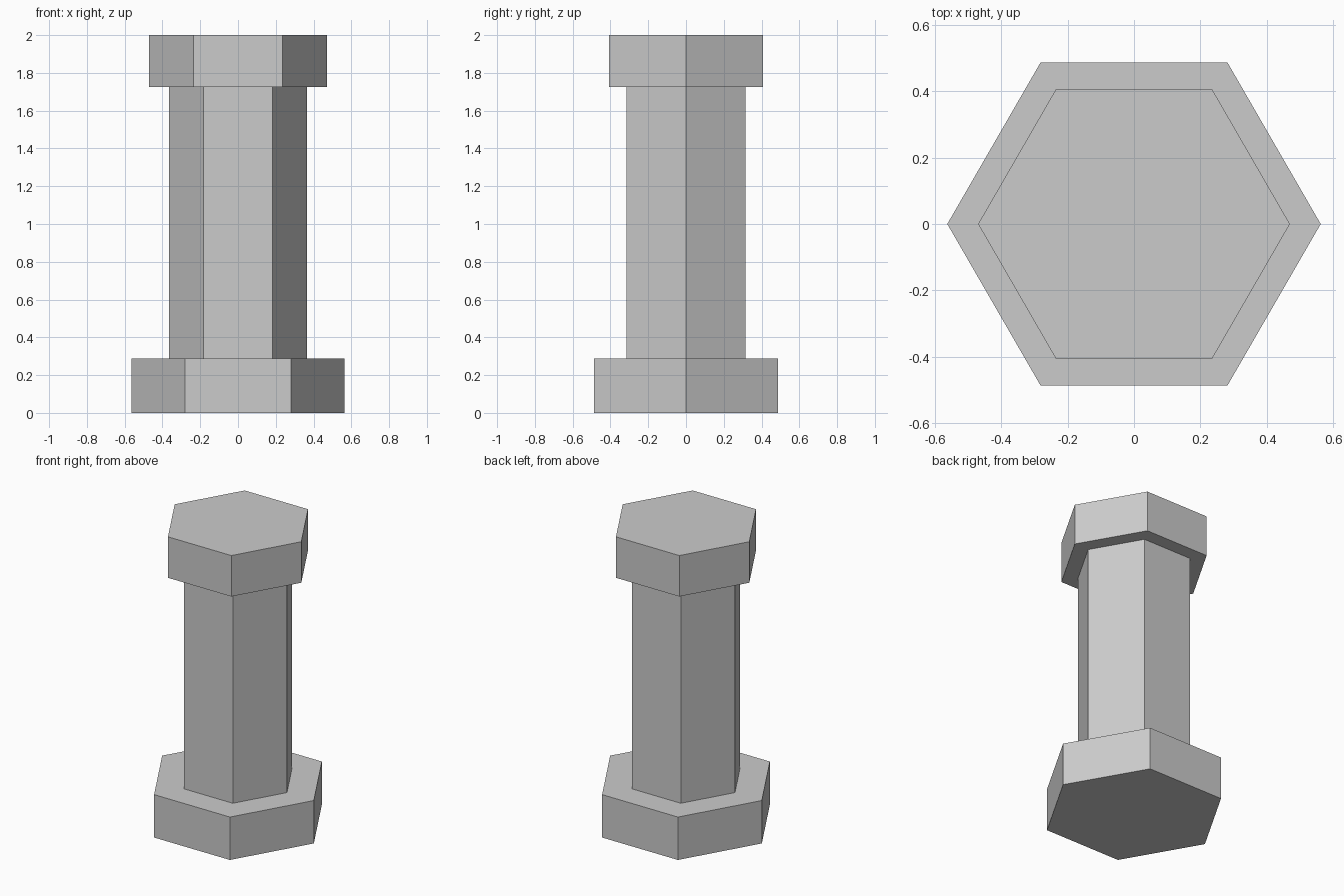
import bpy
import math

cube = bpy.data.objects.get("Cube")
if cube:
    bpy.data.objects.remove(cube, do_unlink=True)

# Single plain grey
grey = bpy.data.materials.new("light_grey")
grey.use_nodes = True
colour = (0.6, 0.6, 0.6, 1.0)
grey.diffuse_color = colour
grey.node_tree.nodes["Principled BSDF"].inputs["Base Color"].default_value = colour


def hex_prism(name, radius, bottom, top):
    """Six-sided prism with corners on the x axis."""
    bpy.ops.mesh.primitive_cylinder_add(
        vertices=6, radius=radius, depth=top - bottom,
        location=(0, 0, (bottom + top) / 2), rotation=(0, 0, math.radians(30)))
    obj = bpy.context.object
    bpy.ops.object.transform_apply(location=False, rotation=True, scale=False)
    obj.name = name
    obj.data.materials.append(grey)
    return obj


# Wide base, slim column and overhanging cap
hex_prism("base", 0.563, 0, 0.288)
hex_prism("column", 0.364, 0.288, 1.725)
hex_prism("cap", 0.47, 1.725, 2)
